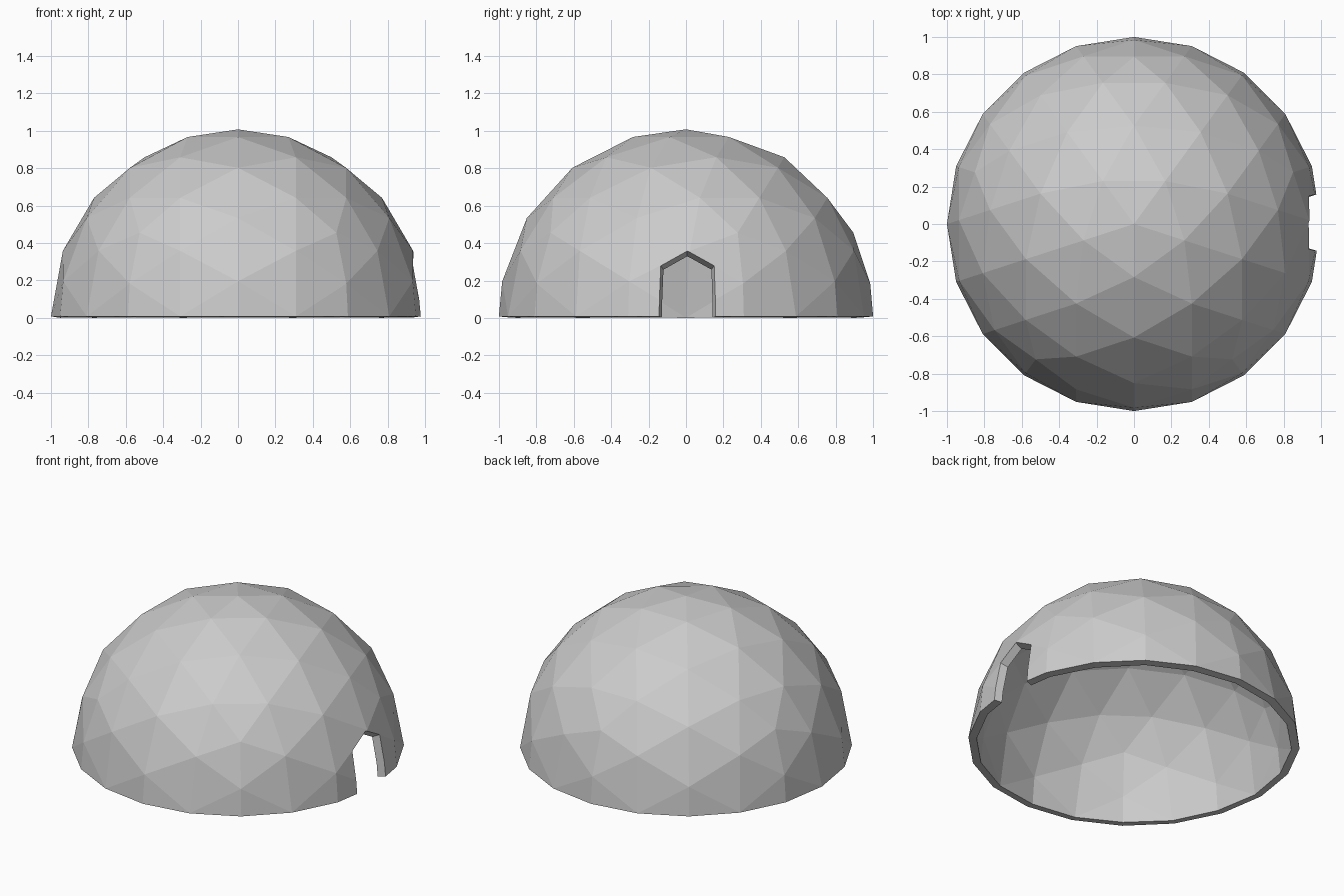
import bpy, bmesh
from math import pi
from mathutils import Vector, Matrix

if "Cube" in bpy.data.objects:
    bpy.data.objects.remove(bpy.data.objects["Cube"])

# geodesic shell: each icosahedron edge spawns a poked hexagon, each corner a poked pentagon
ico = bmesh.new()
bmesh.ops.create_icosphere(ico, subdivisions=1, radius=1,
                           matrix=Matrix.Rotation(pi / 2, 4, 'Z'))
bm = bmesh.new()


def tri(*pts):
    pts = [p.normalized() for p in pts]
    if (pts[1] - pts[0]).cross(pts[2] - pts[0]).dot(pts[0]) < 0:
        pts.reverse()
    bm.faces.new([bm.verts.new(p) for p in pts])


for e in ico.edges:
    c1, c2 = [f.calc_center_median() for f in e.link_faces]
    m = (e.verts[0].co + e.verts[1].co) / 2
    for vert in e.verts:
        v = vert.co
        m1, m2 = (v + c1) / 2, (v + c2) / 2
        tri(v, m1, m2)
        tri(m1, c1, m)
        tri(m, c2, m2)
        tri(m1, m, m2)
ico.free()
bmesh.ops.remove_doubles(bm, verts=bm.verts[:], dist=1e-3)

# keep the upper half, rim pushed out to full radius
bmesh.ops.bisect_plane(bm, geom=bm.verts[:] + bm.edges[:] + bm.faces[:], dist=1e-4,
                       plane_co=(0, 0, 0), plane_no=(0, 0, 1), clear_inner=True)
for v in bm.verts:
    v.co.normalize()
bm.normal_update()
me = bpy.data.meshes.new("dome_shell")
bm.to_mesh(me)
bm.free()
dome = bpy.data.objects.new("dome_shell", me)
bpy.context.collection.objects.link(dome)
solid = dome.modifiers.new("wall", 'SOLIDIFY')
solid.thickness = 0.05
solid.offset = -1
dome.location.z = 0.008

# splayed doorway cutter with a pointed top, on the +x side
profile = [(-.144, -.2), (.146, -.2), (.156, .294), (0, .38), (-.152, .294)]
pivot = Vector((.5, .006, .08))
cb = bmesh.new()
rings = []
for x in (.75, 1.2):
    k = (x - pivot.x) / (.97 - pivot.x)
    rings.append([cb.verts.new((x, pivot.y + y * k, pivot.z + (z - pivot.z) * k))
                  for y, z in profile])
inner, outer = rings
cb.faces.new(inner[::-1])
cb.faces.new(outer)
for i in range(5):
    j = (i + 1) % 5
    cb.faces.new((inner[i], inner[j], outer[j], outer[i]))
bmesh.ops.recalc_face_normals(cb, faces=cb.faces[:])
cm = bpy.data.meshes.new("door_cutter")
cb.to_mesh(cm)
cb.free()
cutter = bpy.data.objects.new("door_cutter", cm)
bpy.context.collection.objects.link(cutter)
cutter.hide_render = True
cutter.hide_set(True)
cut = dome.modifiers.new("doorway", 'BOOLEAN')
cut.operation = 'DIFFERENCE'
cut.solver = 'EXACT'
cut.object = cutter
